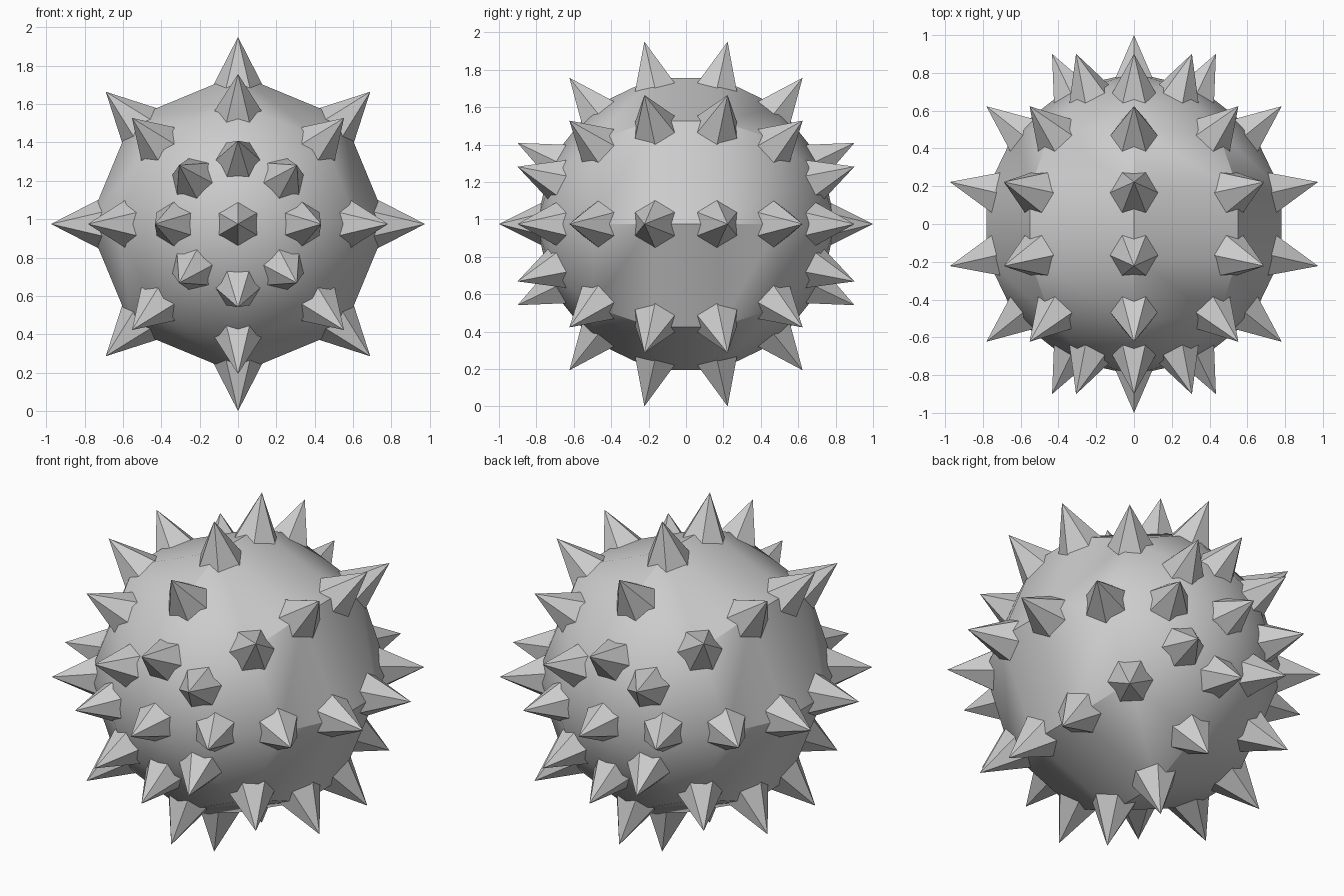
import bpy, bmesh
from math import radians, sin, cos, tau
from mathutils import Matrix, Vector

if "Cube" in bpy.data.objects:
    bpy.data.objects.remove(bpy.data.objects["Cube"])

BODY_R = 0.8
SPIKE_R, SPIKE_H, SIDES = 0.2, 0.4, 6
CENTRE = Vector((0, 0, cos(radians(90 / 7))))

grey = bpy.data.materials.new("light grey")
grey.use_nodes = True
colour = (0.604, 0.604, 0.604, 1)
grey.diffuse_color = colour
grey.node_tree.nodes["Principled BSDF"].inputs["Base Color"].default_value = colour


def add_object(name, mesh):
    obj = bpy.data.objects.new(name, mesh)
    bpy.context.collection.objects.link(obj)
    return obj


# Ball: coarse sphere with its poles at the front and back
bm = bmesh.new()
bmesh.ops.create_uvsphere(bm, u_segments=8, v_segments=7, radius=BODY_R,
                          matrix=Matrix.Rotation(radians(90), 4, 'X'))
directions = [v.co.normalized() for v in bm.verts]
body_mesh = bpy.data.meshes.new("body")
bm.to_mesh(body_mesh)
bm.free()
body_mesh.materials.append(grey)
body = add_object("body", body_mesh)
body.location = CENTRE
bpy.ops.object.select_all(action='DESELECT')
body.select_set(True)
bpy.context.view_layer.objects.active = body
bpy.ops.object.shade_smooth_by_angle(angle=radians(30))

# Spike: six-sided pyramid, half sunk into the ball
ring = [(SPIKE_R * cos(tau * i / SIDES), SPIKE_R * sin(tau * i / SIDES), -SPIKE_H / 2)
        for i in range(SIDES)]
sides = [(i, (i + 1) % SIDES, SIDES) for i in range(SIDES)]
spike_mesh = bpy.data.meshes.new("spike")
spike_mesh.from_pydata(ring + [(0, 0, SPIKE_H / 2)], [],
                       sides + [tuple(reversed(range(SIDES)))])
spike_mesh.materials.append(grey)

# One spike on every corner of the ball, pointing outwards
for n in directions:
    across = Vector((0, 1, 0)).cross(n)
    across = across.normalized() if across.length > 0.01 else Vector((0, 0, 1))
    turn = Matrix((across, n.cross(across), n)).transposed().to_4x4()
    spike = add_object("spike", spike_mesh)
    spike.matrix_world = Matrix.Translation(CENTRE + n * BODY_R) @ turn
